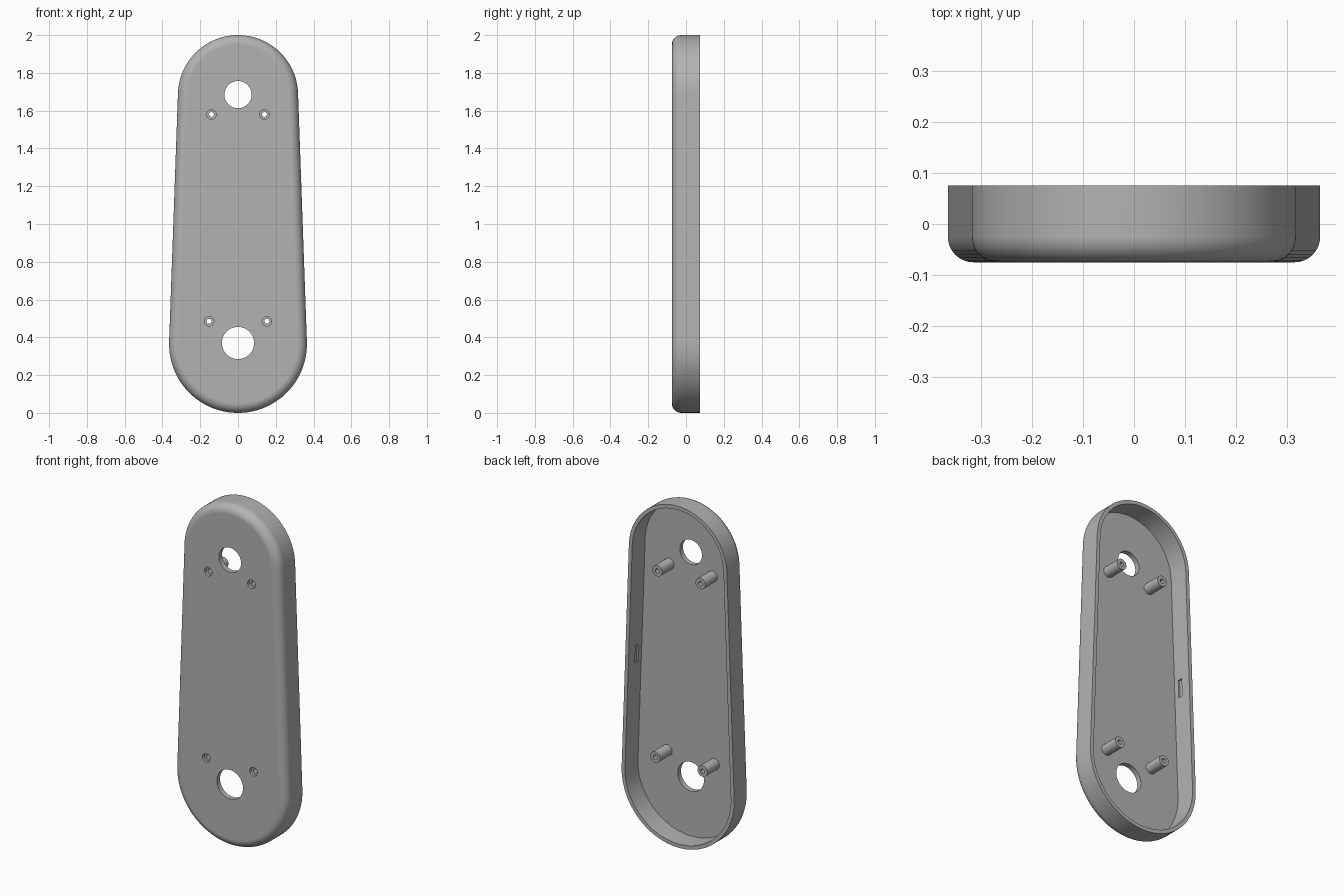
import bpy, bmesh
from math import pi, sin, cos, asin, radians
from mathutils import Matrix

if "Cube" in bpy.data.objects:
    bpy.data.objects.remove(bpy.data.objects["Cube"])

# Main dimensions
LOW_R, TOP_R = 0.365, 0.318
LOW_Z, TOP_Z = LOW_R, 2 - TOP_R
FRONT, BACK, FLOOR = -0.075, 0.075, -0.045
WALL, FILLET = 0.022, 0.05
TILT = asin((LOW_R - TOP_R) / (TOP_Z - LOW_Z))
HOLES = [(TOP_Z + 0.003, 0.072), (LOW_Z + 0.005, 0.085)]
POSTS = [(s * x, z) for x, z in [(0.14, 1.58), (0.153, 0.485)] for s in (-1, 1)]

grey = bpy.data.materials.new("plain grey")
grey.use_nodes = True
colour = (0.45, 0.45, 0.45, 1)
grey.diffuse_color = colour
grey.node_tree.nodes["Principled BSDF"].inputs["Base Color"].default_value = colour


def make_object(name, bm):
    bmesh.ops.recalc_face_normals(bm, faces=bm.faces)
    mesh = bpy.data.meshes.new(name)
    bm.to_mesh(mesh)
    bm.free()
    mesh.materials.append(grey)
    obj = bpy.data.objects.new(name, mesh)
    bpy.context.collection.objects.link(obj)
    return obj


def smooth(obj):
    bpy.ops.object.select_all(action="DESELECT")
    obj.select_set(True)
    bpy.context.view_layer.objects.active = obj
    bpy.ops.object.shade_smooth_by_angle(angle=radians(30))
    obj.modifiers.new("even shading", "WEIGHTED_NORMAL").keep_sharp = True


def outline(inset, steps=48):
    """Tapered rounded outline: two arcs joined by tangent sides."""
    points = []
    for z, r, start, sweep in [(TOP_Z, TOP_R, TILT, pi - 2 * TILT),
                               (LOW_Z, LOW_R, pi - TILT, pi + 2 * TILT)]:
        for i in range(steps + 1):
            a = start + sweep * i / steps
            points.append(((r - inset) * cos(a), z + (r - inset) * sin(a)))
    return points


def skin(bm, loops):
    for a, b in zip(loops, loops[1:]):
        for i in range(len(a)):
            j = (i + 1) % len(a)
            bm.faces.new((a[i], a[j], b[j], b[i]))


def add_cylinder(bm, x, z, r, y0, y1, sides=48):
    place = Matrix.Translation((x, (y0 + y1) / 2, z)) @ Matrix.Rotation(pi / 2, 4, "X")
    bmesh.ops.create_cone(bm, cap_ends=True, segments=sides, radius1=r, radius2=r,
                          depth=y1 - y0, matrix=place)


# Hollow shell: filleted front edge, straight wall, open back
profile = [(FILLET * (1 - sin(a)), FRONT + FILLET * (1 - cos(a)))
           for a in [i * pi / 16 for i in range(9)]]
profile += [(0, BACK), (WALL, BACK), (WALL, FLOOR)]
bm = bmesh.new()
loops = [[bm.verts.new((x, y, z)) for x, z in outline(inset)] for inset, y in profile]
skin(bm, loops)
bm.faces.new(loops[0])
bm.faces.new(loops[-1])
shell = make_object("cover_shell", bm)

# Cutters: large openings, screw holes, screw head recesses and wall slots
openings, recesses = bmesh.new(), bmesh.new()
for z, r in HOLES:
    add_cylinder(openings, 0, z, r, -0.2, 0.2, 64)
for x, z in POSTS:
    add_cylinder(openings, x, z, 0.013, -0.2, 0.2, 24)
    add_cylinder(recesses, x, z, 0.025, -0.2, -0.058, 32)
middle = LOW_R + (TOP_R - LOW_R) * (1.02 - LOW_Z) / (TOP_Z - LOW_Z)
for s in (-1, 1):
    place = (Matrix.Translation((s * (middle - WALL), 0, 1.02))
             @ Matrix.Rotation(-s * TILT, 4, "Y") @ Matrix.Diagonal((0.02, 0.028, 0.105, 1)))
    bmesh.ops.create_cube(recesses, size=1, matrix=place)

cutters = [make_object("opening_cutter", openings), make_object("recess_cutter", recesses)]
for cutter in cutters:
    cutter.hide_render = True
    mod = shell.modifiers.new("cut", "BOOLEAN")
    mod.operation, mod.solver, mod.object = "DIFFERENCE", "EXACT", cutter
evaluated = shell.evaluated_get(bpy.context.evaluated_depsgraph_get())
shell.data = bpy.data.meshes.new_from_object(evaluated)
shell.modifiers.clear()
for cutter in cutters:
    bpy.data.objects.remove(cutter)
smooth(shell)

# Hollow screw posts standing on the inner floor
for n, (x, z) in enumerate(POSTS):
    bm = bmesh.new()
    rings = [[bm.verts.new((x + r * cos(a), y, z + r * sin(a)))
              for a in [i * pi / 16 for i in range(32)]]
             for r, y in [(0.032, FLOOR), (0.032, 0.066), (0.013, 0.066), (0.013, FLOOR)]]
    skin(bm, rings + rings[:1])
    smooth(make_object(f"screw_post_{n + 1}", bm))
